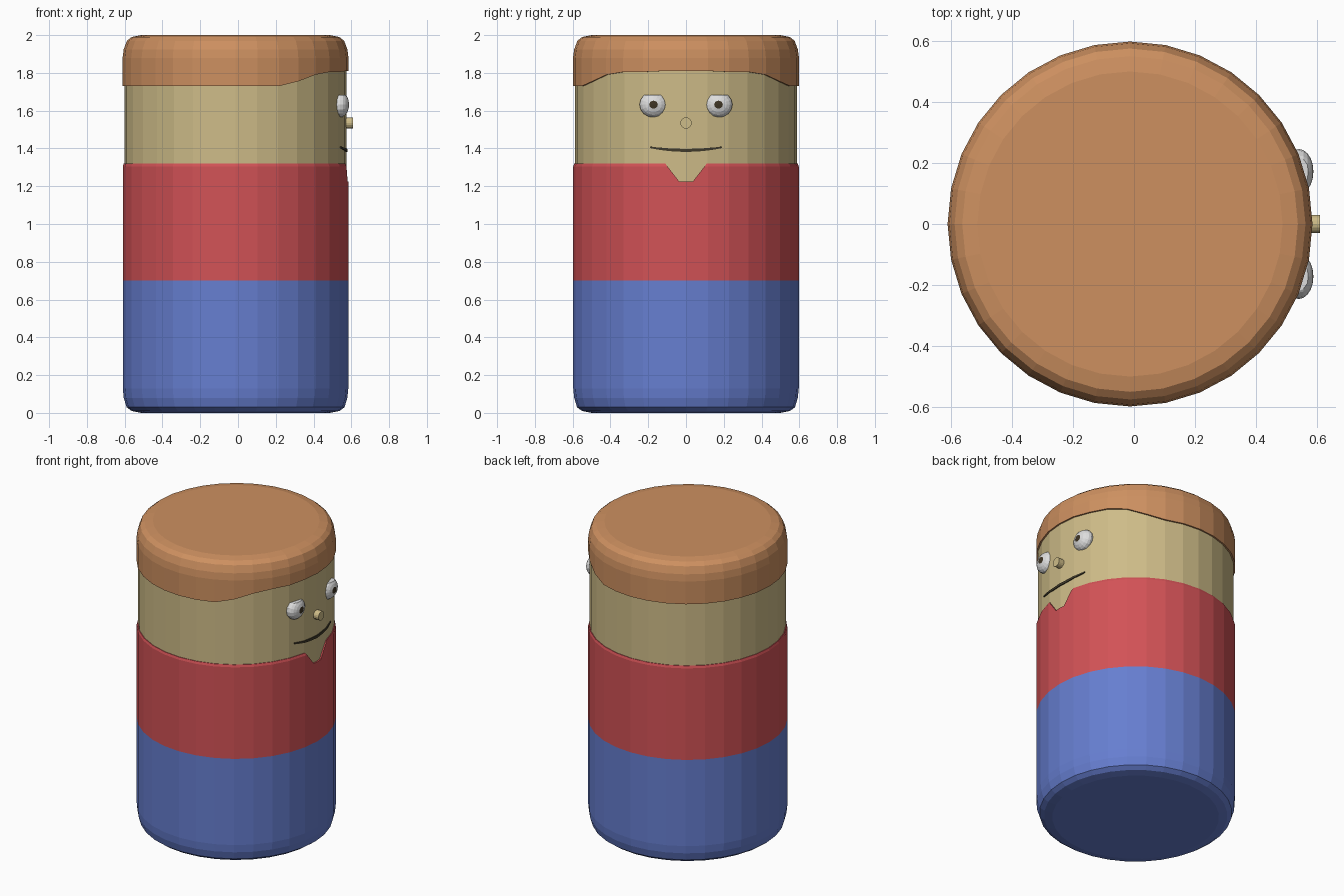
import bpy, bmesh, math
from mathutils import Vector, Matrix

if "Cube" in bpy.data.objects:
    bpy.data.objects.remove(bpy.data.objects["Cube"])

CX = -0.013      # axis of the barrel-shaped figure
N = 32           # sides


def material(name, rgb):
    m = bpy.data.materials.new(name)
    lin = [(c / 255 / 12.92) if c < 11 else ((c / 255 + 0.055) / 1.055) ** 2.4 for c in rgb]
    m.diffuse_color = (*lin, 1)
    m.use_nodes = True
    m.node_tree.nodes["Principled BSDF"].inputs["Base Color"].default_value = m.diffuse_color
    return m


SKIN = material("skin tan", (206, 188, 136))
HAIR = material("hair brown", (205, 144, 96))
RED = material("shirt red", (210, 82, 86))
BLUE = material("trouser blue", (102, 126, 208))
WHITE = material("eye white", (222, 222, 222))
DARK = material("pupil dark", (62, 52, 36))
MOUTH = material("mouth dark", (64, 58, 42))


def finish(bm, name, *mats):
    bmesh.ops.recalc_face_normals(bm, faces=bm.faces[:])
    me = bpy.data.meshes.new(name)
    bm.to_mesh(me)
    bm.free()
    for m in mats:
        me.materials.append(m)
    ob = bpy.data.objects.new(name, me)
    bpy.context.collection.objects.link(ob)
    return ob


def lathe(profile, cap_bottom=False, cap_top=False, height=None):
    """Revolve (radius, z) points; height(angle, ring, z) may bend a ring."""
    bm = bmesh.new()
    rings = []
    for k, (r, z) in enumerate(profile):
        ring = []
        for i in range(N):
            a = 2 * math.pi * i / N
            zz = height(a, k, z) if height else z
            ring.append(bm.verts.new((CX + r * math.cos(a), r * math.sin(a), zz)))
        rings.append(ring)
    for lo, hi in zip(rings, rings[1:]):
        for i in range(N):
            j = (i + 1) % N
            bm.faces.new((lo[i], lo[j], hi[j], hi[i]))
    if cap_bottom:
        bm.faces.new(rings[0][::-1])
    if cap_top:
        bm.faces.new(rings[-1])
    return bm


# Trousers: rounded bottom
finish(lathe([(0.50, 0), (0.55, 0.01), (0.577, 0.03), (0.592, 0.08), (0.597, 0.13), (0.597, 0.70)],
             cap_bottom=True), "trousers", BLUE)

# Shirt with an open notch at the collar
bm = lathe([(0.597, 0.70), (0.597, 1.225), (0.597, 1.305), (0.592, 1.32), (0.586, 1.32)])


def notch_faces():
    return [f for f in bm.faces if f.calc_center_median().x > 0.55
            and abs(f.calc_center_median().y) < 0.116 and f.calc_center_median().z > 1.225]


for s in (1, -1):
    fs = notch_faces()
    geom = list({e for f in fs for e in f.edges} | {v for f in fs for v in f.verts}) + fs
    bmesh.ops.bisect_plane(bm, geom=geom, dist=1e-5, plane_co=(0, s * 0.036, 1.225),
                           plane_no=Vector((0, s * 0.095, -0.074)).normalized())
gone = [f for f in notch_faces()
        if abs(f.calc_center_median().y) < 0.036 + (f.calc_center_median().z - 1.225) * 0.78]
bmesh.ops.delete(bm, geom=gone, context='FACES')
# cut thickness of the notch
rim = [e for e in bm.edges if e.is_boundary and 1.22 < (e.verts[0].co.z + e.verts[1].co.z) / 2 < 1.319]
new = bmesh.ops.extrude_edge_only(bm, edges=rim)["geom"]
for v in new:
    if isinstance(v, bmesh.types.BMVert):
        v.co.x -= 0.011
finish(bm, "shirt", RED)

# Head
finish(lathe([(0.588, 1.19), (0.588, 1.83)], True, True), "head", SKIN)


# Hair cap with a raised fringe over the face
def fringe(a, k, z):
    if k > 1:
        return z
    d = math.degrees(min(a, 2 * math.pi - a))
    for limit, h in ((20, 1.81), (35, 1.805), (46, 1.79), (57, 1.755)):
        if d < limit:
            return h
    return z


finish(lathe([(0.586, 1.73), (0.598, 1.73), (0.598, 1.88), (0.592, 1.925), (0.575, 1.97),
              (0.55, 1.99), (0.50, 2.0)], cap_top=True, height=fringe), "hair", HAIR)

# Eyes: flattened balls, cut flat at the top lid
for side, s in (("left", 1), ("right", -1)):
    bm = bmesh.new()
    bmesh.ops.create_uvsphere(bm, u_segments=16, v_segments=10, radius=1)
    bmesh.ops.rotate(bm, verts=bm.verts, matrix=Matrix.Rotation(math.pi / 2, 3, 'Y'))
    for f in bm.faces:
        c = f.calc_center_median()
        f.material_index = 1 if c.x > 0 and math.hypot(c.y, c.z) < 0.25 else 0
    for v in bm.verts:
        v.co = (0.54 + v.co.x * 0.048, s * 0.172 + v.co.y * 0.074, 1.632 + v.co.z * 0.068)
    cut = bmesh.ops.bisect_plane(bm, geom=bm.verts[:] + bm.edges[:] + bm.faces[:], clear_outer=True,
                                 plane_co=(0, 0, 1.683), plane_no=(0, 0, 1))["geom_cut"]
    bmesh.ops.contextual_create(bm, geom=[e for e in cut if isinstance(e, bmesh.types.BMEdge)])
    finish(bm, side + "_eye", WHITE, DARK)

# Nose: short peg
bm = bmesh.new()
bmesh.ops.create_cone(bm, cap_ends=True, segments=16, radius1=0.03, radius2=0.03, depth=0.06,
                      matrix=Matrix.Translation((0.58, 0, 1.535)) @ Matrix.Rotation(math.pi / 2, 4, 'Y'))
finish(bm, "nose", SKIN)

# Mouth: thin curved plate hugging the head's facets
bm = bmesh.new()
step = 2 * math.pi / N
cols = []
for i in range(-7, 8):
    t = i / 7
    a = math.radians(18.8) * t
    off = abs(a) % step - step / 2
    r = 0.588 * math.cos(step / 2) / math.cos(off)
    top, low = 1.398 + 0.012 * t * t, 1.382 + 0.02 * t * t
    cols.append([bm.verts.new((CX + q * math.cos(a), q * math.sin(a), z))
                 for q, z in ((r - 0.002, low), (r + 0.006, low), (r + 0.006, top), (r - 0.002, top))])
for p, q in zip(cols, cols[1:]):
    for k in range(4):
        bm.faces.new((p[k], q[k], q[(k + 1) % 4], p[(k + 1) % 4]))
bm.faces.new(cols[0])
bm.faces.new(cols[-1][::-1])
finish(bm, "mouth", MOUTH)
